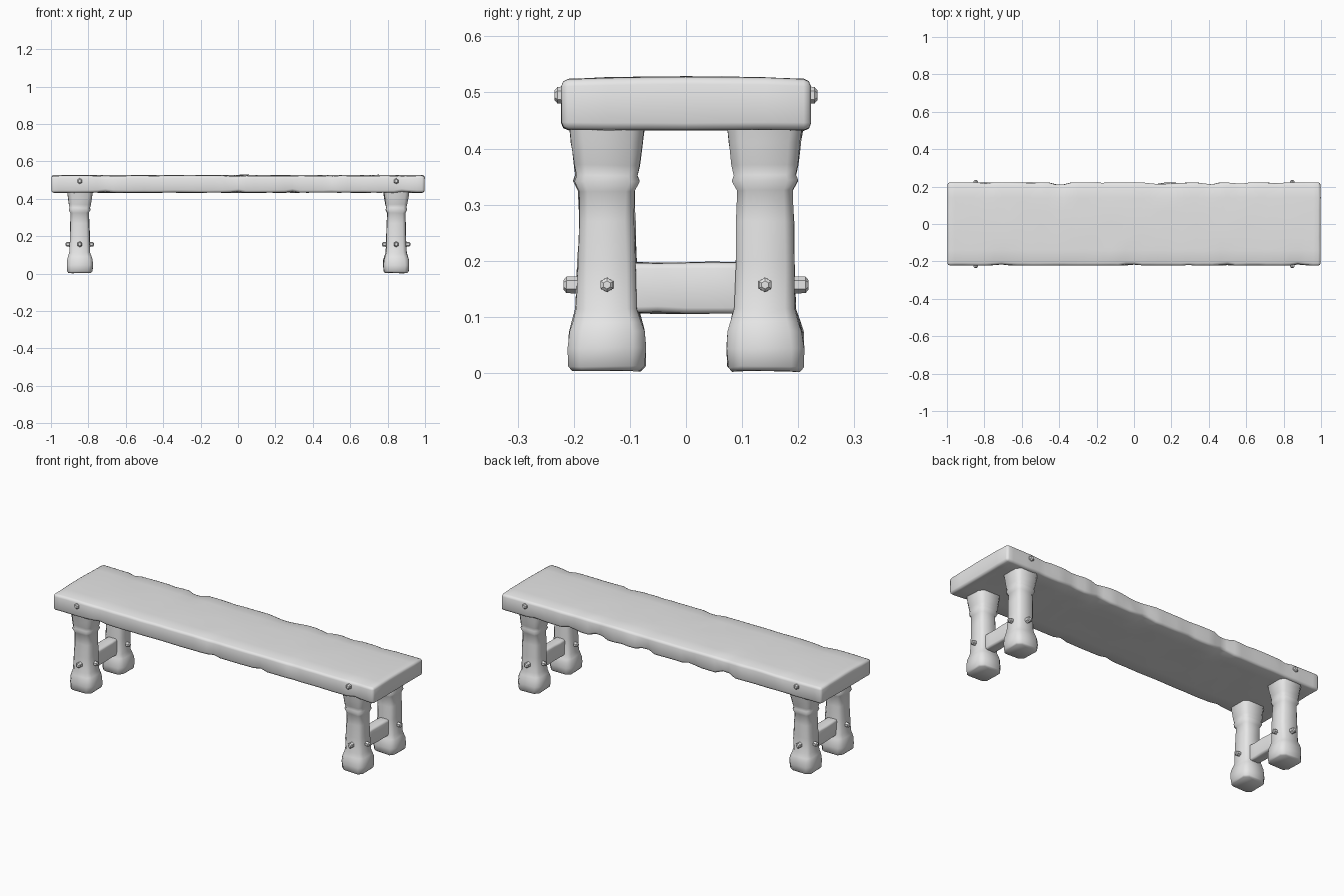
import bpy, bmesh, math
from mathutils import Vector, Matrix, noise

old = bpy.data.objects.get("Cube")
if old:
    bpy.data.objects.remove(old)

# Single stone-grey material
GREY = (0.8, 0.8, 0.8, 1)
mat = bpy.data.materials.new("plain_grey")
mat.use_nodes = True
mat.diffuse_color = GREY
mat.node_tree.nodes["Principled BSDF"].inputs["Base Color"].default_value = GREY


def finish(bm, name, angle=55):
    """Turn a bmesh into a named, smooth-shaded object."""
    bmesh.ops.recalc_face_normals(bm, faces=bm.faces)
    mesh = bpy.data.meshes.new(name)
    bm.to_mesh(mesh)
    bm.free()
    mesh.materials.append(mat)
    ob = bpy.data.objects.new(name, mesh)
    bpy.context.collection.objects.link(ob)
    bpy.ops.object.select_all(action="DESELECT")
    ob.select_set(True)
    bpy.context.view_layer.objects.active = ob
    bpy.ops.object.shade_smooth_by_angle(angle=math.radians(angle))
    return ob


def rough(bm, amount, scale, seed):
    """Hand-hewn wobble."""
    for v in bm.verts:
        v.co += noise.noise_vector(v.co * scale + Vector((seed, 0, 0))) * amount


def slice_along(bm, axis, values):
    """Add edge rings across one axis."""
    for value in values:
        point = Vector((0, 0, 0))
        point[axis] = value
        normal = Vector((0, 0, 0))
        normal[axis] = 1
        bmesh.ops.bisect_plane(bm, geom=bm.verts[:] + bm.edges[:] + bm.faces[:],
                               plane_co=point, plane_no=normal)


def box(size, centre, bevel):
    bm = bmesh.new()
    bmesh.ops.create_cube(bm, size=1, matrix=Matrix.Translation(centre) @ Matrix.Diagonal((*size, 1)))
    bmesh.ops.bevel(bm, geom=bm.edges[:], offset=bevel, segments=2, profile=0.5, affect="EDGES")
    return bm


# Seat plank: slightly crowned top, chipped long edges
def make_seat():
    bm = box((1.995, 0.444, 0.09), (0, 0, 0.478), 0.013)
    slice_along(bm, 0, [i / 24 for i in range(-23, 24)])
    slice_along(bm, 1, [-0.14, -0.07, 0, 0.07, 0.14])
    for v in bm.verts:
        x, y, z = v.co
        if z > 0.5:
            v.co.z += 0.005 * (1 - (y / 0.22) ** 2)
        chip = max(0, noise.noise(Vector((x * 11, y * 3, z * 4))) - 0.12)
        if abs(y) > 0.2 and abs(x) < 0.97:
            v.co.y -= math.copysign(chip * 0.022, y)
            v.co.z += chip * (0.03 if z < 0.478 else -0.012)
    rough(bm, 0.002, 9, 4)
    finish(bm, "seat_plank")


# Leg: stacked chamfered squares, flared foot and capital with a narrow collar
LEG_PROFILE = [(0.004, 0.060), (0.012, 0.067), (0.045, 0.069), (0.075, 0.067),
               (0.092, 0.062), (0.115, 0.055), (0.2, 0.052), (0.27, 0.050),
               (0.325, 0.049), (0.342, 0.058), (0.352, 0.054), (0.37, 0.058),
               (0.41, 0.064), (0.45, 0.069)]


def make_leg(name, cx, cy, seed):
    bm = bmesh.new()
    rings = []
    for z, h in LEG_PROFILE:
        c = h * 0.68
        corners = [(h, -c), (h, c), (c, h), (-c, h), (-h, c), (-h, -c), (-c, -h), (c, -h)]
        rings.append([bm.verts.new((cx + x, cy + y, z)) for x, y in corners])
    for low, high in zip(rings, rings[1:]):
        for i in range(8):
            j = (i + 1) % 8
            bm.faces.new((low[i], low[j], high[j], high[i]))
    bm.faces.new(rings[0][::-1])
    bm.faces.new(rings[-1])
    rough(bm, 0.004, 14, seed)
    finish(bm, name)


# Peg: short six-sided pin with a blunted tip
def make_peg(name, start, direction, length, radius=0.016):
    bm = bmesh.new()
    turn = Vector(direction).to_track_quat("Z", "Y").to_matrix().to_4x4()
    place = Matrix.Translation(start) @ turn @ Matrix.Translation((0, 0, length / 2))
    bmesh.ops.create_cone(bm, cap_ends=True, segments=6, radius1=radius,
                          radius2=radius * 0.92, depth=length, matrix=place)
    tip = max(bm.faces, key=lambda f: f.calc_center_median().dot(Vector(direction)))
    bmesh.ops.bevel(bm, geom=list(tip.edges), offset=0.005, segments=1, affect="EDGES")
    finish(bm, name, 35)


make_seat()
LEG_X, LEG_Y, PEG_Z = 0.846, 0.141, 0.157
for sx, side in ((1, "left"), (-1, "right")):
    # Stretcher joining the two legs at this end
    bar = box((0.06, 0.24, 0.09), (sx * LEG_X, 0, 0.152), 0.01)
    slice_along(bar, 1, [-0.05, 0.0, 0.05])
    rough(bar, 0.004, 12, sx)
    finish(bar, side + "_stretcher")
    for sy, end in ((-1, "front"), (1, "back")):
        tag = end + "_" + side
        x, y = sx * LEG_X, sy * LEG_Y
        make_leg(tag + "_leg", x, y, 3 * sx + sy)
        make_peg(tag + "_seat_peg", (x, sy * 0.2, 0.495), (0, sy, 0), 0.034)
        make_peg(tag + "_stretcher_peg", (x, y, PEG_Z), (0, sy, 0), 0.077)
        for out, where in ((1, "outer"), (-1, "inner")):
            make_peg(tag + "_" + where + "_peg", (x, y, PEG_Z), (sx * out, 0, 0), 0.075, 0.014)
